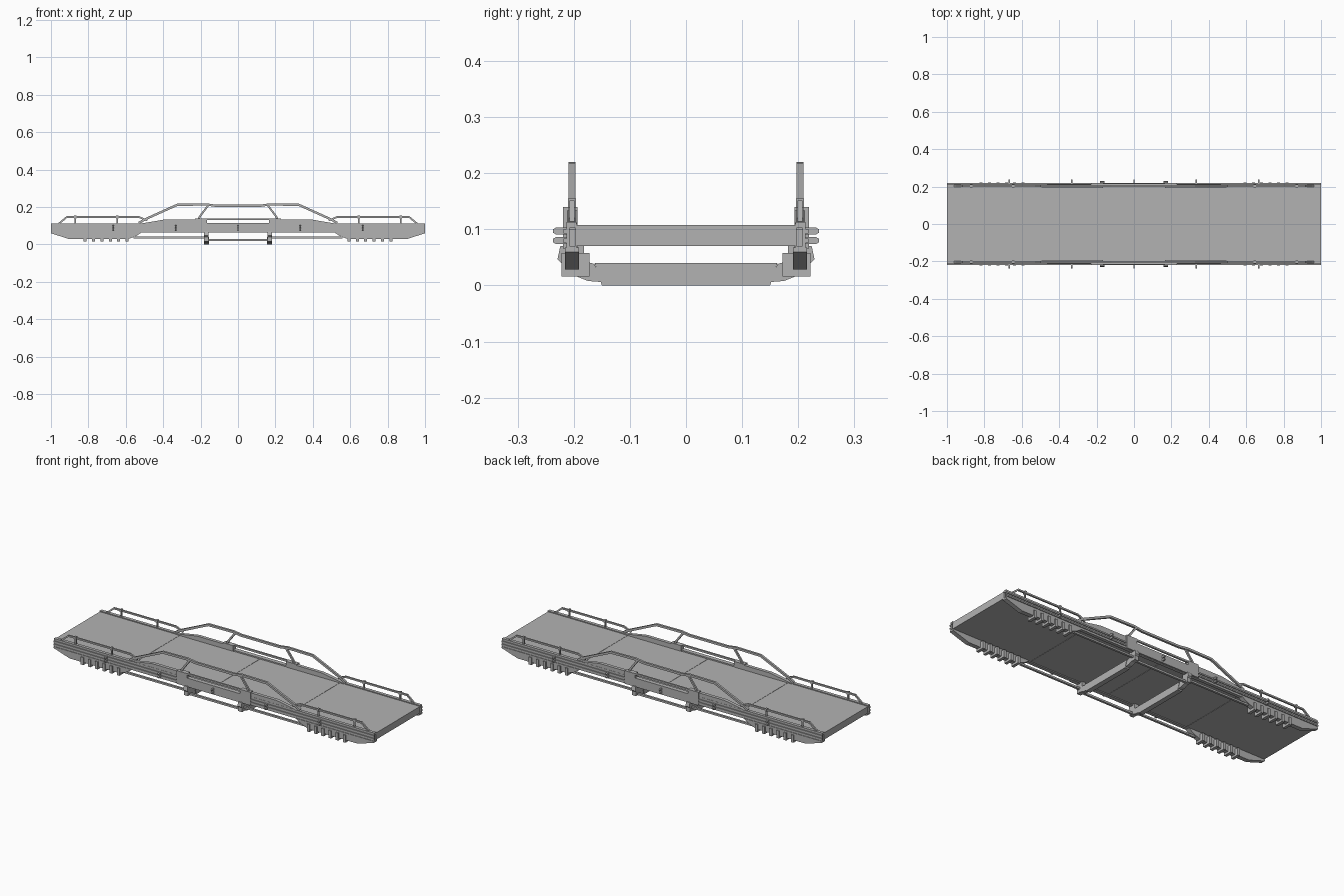
import bpy, bmesh
from mathutils import Vector

cube = bpy.data.objects.get("Cube")
if cube:
    bpy.data.objects.remove(cube)

steel = bpy.data.materials.new("plain grey steel")
steel.use_nodes = True
GREY = (0.45, 0.45, 0.45, 1)
steel.diffuse_color = GREY
steel.node_tree.nodes["Principled BSDF"].inputs["Base Color"].default_value = GREY


def finish(name, bm):
    bmesh.ops.recalc_face_normals(bm, faces=bm.faces)
    mesh = bpy.data.meshes.new(name)
    bm.to_mesh(mesh)
    bm.free()
    mesh.materials.append(steel)
    ob = bpy.data.objects.new(name, mesh)
    bpy.context.collection.objects.link(ob)
    return ob


def mirror(ob, x=False, y=True):
    mod = ob.modifiers.new("mirror", 'MIRROR')
    mod.use_axis = (x, y, False)
    mod.use_mirror_merge = False
    return ob


def add_prism(bm, pts, offset):
    verts = [bm.verts.new(p) for p in pts]
    face = bm.faces.new(verts)
    out = bmesh.ops.extrude_face_region(bm, geom=[face])
    new = [g for g in out["geom"] if isinstance(g, bmesh.types.BMVert)]
    bmesh.ops.translate(bm, verts=new, vec=offset)


def add_box(bm, x0, x1, y0, y1, z0, z1):
    add_prism(bm, [(x0, y0, z0), (x1, y0, z0), (x1, y1, z0), (x0, y1, z0)], (0, 0, z1 - z0))


def box(name, *dims):
    bm = bmesh.new()
    add_box(bm, *dims)
    return finish(name, bm)


def side_plate(name, pts, y0, y1):
    """Profile in x and z, thickened along y."""
    bm = bmesh.new()
    add_prism(bm, [(x, y0, z) for x, z in pts], (0, y1 - y0, 0))
    return finish(name, bm)


def rail(name, pts, width, depth, y):
    """Mitred bar of rectangular section along a path in x and z."""
    path = [Vector(p) for p in pts]
    upper, lower = [], []
    for i, p in enumerate(path):
        a = (p - path[i - 1]).normalized() if i else (path[1] - p).normalized()
        b = (path[i + 1] - p).normalized() if i < len(path) - 1 else a
        n = Vector((-(a + b).y, (a + b).x)).normalized()
        n *= width / 2 / max(0.5, n.dot(Vector((-a.y, a.x))))
        upper.append(p + n)
        lower.append(p - n)
    return side_plate(name, upper + lower[::-1], y - depth / 2, y + depth / 2)


# Deck panels with narrow seams
bm = bmesh.new()
seams = [-1, -0.5, 0, 0.5, 1]
for a, b in zip(seams, seams[1:]):
    add_box(bm, a + 0.0008, b - 0.0008, -0.197, 0.197, 0.07, 0.108)
finish("deck_panels", bm)
box("deck_core", -0.995, 0.995, -0.195, 0.195, 0.073, 0.105)

# Hollow side beams
mirror(box("side_beam_wall", -1, 1, 0.208, 0.213, 0.068, 0.113))
mirror(box("side_beam_cap", -1, 1, 0.195, 0.213, 0.102, 0.113))
mirror(box("side_beam_floor", -1, 1, 0.195, 0.213, 0.065, 0.07))
for z in (0.08, 0.097):
    mirror(box("side_tube", -1, 1, 0.213, 0.218, z - 0.004, z + 0.004))

# Tube couplings
bm = bmesh.new()
for x in (-0.667, -0.333, 0, 0.333, 0.667):
    for z in (0.08, 0.097):
        add_prism(bm, [(x - 0.004, 0.213, z - 0.006), (x - 0.004, 0.232, z - 0.006),
                       (x - 0.004, 0.237, z - 0.003), (x - 0.004, 0.237, z + 0.003),
                       (x - 0.004, 0.232, z + 0.006), (x - 0.004, 0.213, z + 0.006)], (0.008, 0, 0))
mirror(finish("tube_couplings", bm))

# Tapered skirts under each end
skirt = [(1, 0.068), (1, 0.06), (0.9, 0.028), (0.59, 0.028), (0.545, 0.045), (0.51, 0.068)]
mirror(side_plate("end_skirt", skirt, 0.191, 0.216), x=True)

# Ground teeth below the skirts
bm = bmesh.new()
for i in range(6):
    x = 0.585 + i * 0.045
    add_box(bm, x, x + 0.016, 0.172, 0.222, 0.016, 0.036)
    add_box(bm, x, x + 0.016, 0.216, 0.222, 0.036, 0.058)
    add_box(bm, x, x + 0.016, 0.172, 0.191, 0.036, 0.058)
mirror(finish("ground_teeth", bm), x=True)

# Raised web plates near the middle
web = [(0.53, 0.11), (0.39, 0.134), (0.23, 0.134), (0.23, 0.1), (0.53, 0.1)]
mirror(side_plate("web_plate", web, 0.193, 0.212), x=True)

# Central frame with a long slot
mirror(box("frame_end", 0.165, 0.23, 0.193, 0.219, 0.066, 0.14), x=True)
mirror(box("frame_top", -0.17, 0.17, 0.207, 0.217, 0.13, 0.14))
mirror(box("frame_bottom", -0.17, 0.17, 0.195, 0.219, 0.066, 0.115))

# Arched guard rails with braces
arch = [(-0.53, 0.115), (-0.5, 0.133), (-0.325, 0.212), (-0.17, 0.214), (-0.12, 0.207),
        (0.12, 0.207), (0.17, 0.214), (0.325, 0.212), (0.5, 0.133), (0.53, 0.115)]
mirror(rail("arched_rail", arch, 0.012, 0.012, 0.203))
mirror(rail("arch_brace", [(0.212, 0.135), (0.2, 0.155), (0.16, 0.208)], 0.01, 0.01, 0.203), x=True)

# Low handrails at the ends
hand = [(0.96, 0.11), (0.945, 0.122), (0.915, 0.147), (0.53, 0.147), (0.485, 0.128)]
mirror(rail("end_handrail", hand, 0.009, 0.009, 0.203), x=True)
bm = bmesh.new()
for x in (0.87, 0.645):
    add_box(bm, x - 0.004, x + 0.004, 0.199, 0.207, 0.11, 0.147)
    add_box(bm, x - 0.006, x + 0.006, 0.196, 0.21, 0.139, 0.155)
mirror(finish("handrail_posts", bm), x=True)

# Cross beams slung under the deck
bm = bmesh.new()
add_prism(bm, [(0.155, -0.15, 0), (0.155, 0.15, 0), (0.155, 0.163, 0.04), (0.155, -0.163, 0.04)],
          (0.028, 0, 0))
mirror(finish("cross_beam", bm), x=True, y=False)
bm = bmesh.new()
add_prism(bm, [(0.157, 0.15, 0.006), (0.157, 0.175, 0.008), (0.157, 0.195, 0.016),
               (0.157, 0.222, 0.016), (0.157, 0.222, 0.04), (0.157, 0.229, 0.047),
               (0.157, 0.224, 0.07), (0.157, 0.182, 0.07), (0.157, 0.182, 0.044),
               (0.157, 0.163, 0.038)], (0.024, 0, 0))
mirror(finish("beam_hanger", bm), x=True)

# Longitudinal tension bars
mirror(box("outer_tension_bar", 0.17, 0.56, 0.198, 0.21, 0.033, 0.043), x=True)
mirror(box("centre_tension_bar", -0.16, 0.16, 0.198, 0.21, 0.018, 0.029))
